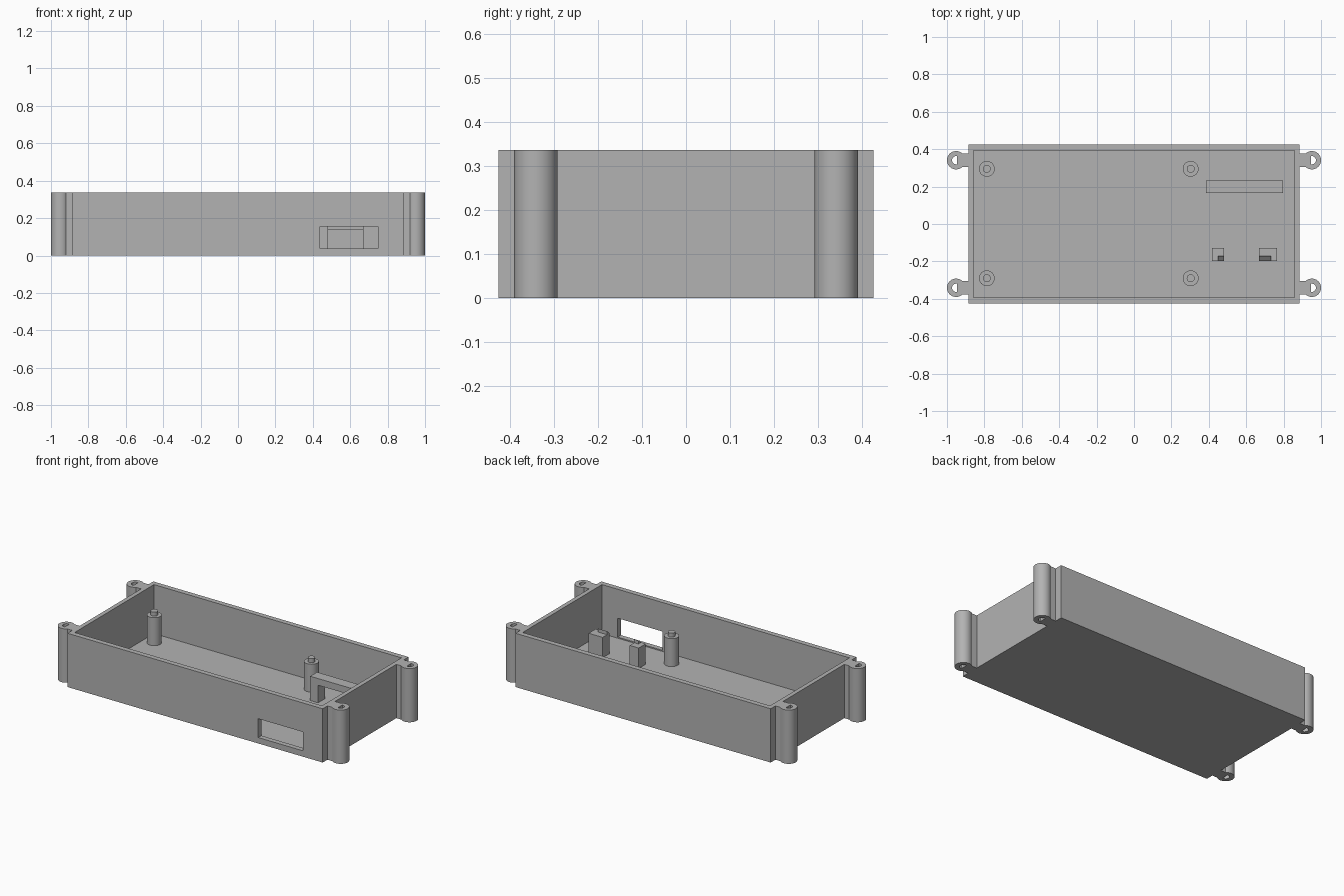
import bpy
import bmesh
import math
from mathutils import Matrix, Vector

cube = bpy.data.objects.get("Cube")
if cube:
    bpy.data.objects.remove(cube, do_unlink=True)

grey = bpy.data.materials.new("plain grey")
grey.use_nodes = True
colour = (0.45, 0.45, 0.45, 1)
grey.diffuse_color = colour
grey.node_tree.nodes["Principled BSDF"].inputs["Base Color"].default_value = colour

HEIGHT, FLOOR = 0.337, 0.03
OUT_X, OUT_Y = 0.885, 0.425
IN_X, IN_Y = 0.858, 0.393


def finish(name, bm):
    mesh = bpy.data.meshes.new(name)
    bmesh.ops.recalc_face_normals(bm, faces=bm.faces)
    bm.to_mesh(mesh)
    bm.free()
    mesh.materials.append(grey)
    obj = bpy.data.objects.new(name, mesh)
    bpy.context.collection.objects.link(obj)
    return obj


def box(name, x, y, z):
    """Box from (min, max) pairs."""
    bm = bmesh.new()
    size = [b - a for a, b in (x, y, z)]
    mid = Vector([(a + b) / 2 for a, b in (x, y, z)])
    bmesh.ops.create_cube(bm, size=1, matrix=Matrix.Translation(mid) @ Matrix.Diagonal((*size, 1)))
    return finish(name, bm)


def cylinder(name, x, y, radius, z0, z1, sides=48):
    bm = bmesh.new()
    bmesh.ops.create_cone(bm, cap_ends=True, segments=sides, radius1=radius, radius2=radius,
                          depth=z1 - z0, matrix=Matrix.Translation((x, y, (z0 + z1) / 2)))
    return finish(name, bm)


def select(obj):
    bpy.ops.object.select_all(action="DESELECT")
    obj.select_set(True)
    bpy.context.view_layer.objects.active = obj


def combine(obj, other, operation):
    """Apply a boolean and discard the second operand."""
    mod = obj.modifiers.new("boolean", "BOOLEAN")
    mod.operation, mod.object, mod.solver = operation, other, "EXACT"
    select(obj)
    bpy.ops.object.modifier_apply(modifier=mod.name)
    bpy.data.objects.remove(other, do_unlink=True)


def smooth(obj):
    select(obj)
    bpy.ops.object.shade_smooth_by_angle(angle=math.radians(30))


# Open tray with a connector window in the front wall
tray = box("tray", (-OUT_X, OUT_X), (-OUT_Y, OUT_Y), (0, HEIGHT))
combine(tray, box("cavity", (-IN_X, IN_X), (-IN_Y, IN_Y), (FLOOR, 1)), "DIFFERENCE")
combine(tray, box("window", (0.438, 0.749), (-0.5, -0.36), (0.037, 0.155)), "DIFFERENCE")

# Screw columns on the end walls; the neck flattens one side of each bore
for sx, side in ((1, "left"), (-1, "right")):
    for sy, end in ((1, "back"), (-1, "front")):
        cx, cy = sx * 0.951, sy * 0.341
        ear = cylinder(f"{end}_{side}_screw_column", cx, cy, 0.049, 0, HEIGHT)
        combine(ear, cylinder("bore", cx, cy, 0.022, -0.1, 1, 32), "DIFFERENCE")
        neck = box("neck", sorted((sx * OUT_X, sx * 0.947)), (cy - 0.037, cy + 0.037), (0, HEIGHT))
        combine(ear, neck, "UNION")
        smooth(ear)

# Circuit board standoffs with locating pins
for x, side in ((-0.787, "right"), (0.303, "left")):
    for y, end in ((0.295, "back"), (-0.29, "front")):
        post = cylinder(f"{end}_{side}_standoff", x, y, 0.042, FLOOR, 0.205)
        combine(post, cylinder("pin", x, y, 0.021, 0.19, 0.23, 32), "UNION")
        smooth(post)

# Bridge near the back wall
bridge = box("bridge", (0.385, 0.797), (0.165, 0.233), (FLOOR, 0.182))
combine(bridge, box("bridge_gap", (0.44, 0.742), (0, 0.4), (FLOOR - 0.01, 0.14)), "DIFFERENCE")

# Support blocks behind the window, each with a wedge catch on its front edge
BLOCK_TOP = 0.158
for name, block_x, catch_x in (("inner", (0.418, 0.48), (0.45, 0.48)),
                               ("outer", (0.668, 0.765), (0.668, 0.732))):
    box(f"{name}_support_block", block_x, (-0.198, -0.128), (FLOOR, BLOCK_TOP))
    bm = bmesh.new()
    profile = ((-0.198, BLOCK_TOP), (-0.172, BLOCK_TOP), (-0.172, 0.18))
    face = bm.faces.new([bm.verts.new((catch_x[0], y, z)) for y, z in profile])
    extruded = bmesh.ops.extrude_face_region(bm, geom=[face])["geom"]
    bmesh.ops.translate(bm, vec=(catch_x[1] - catch_x[0], 0, 0),
                        verts=[v for v in extruded if isinstance(v, bmesh.types.BMVert)])
    finish(f"{name}_catch", bm)
